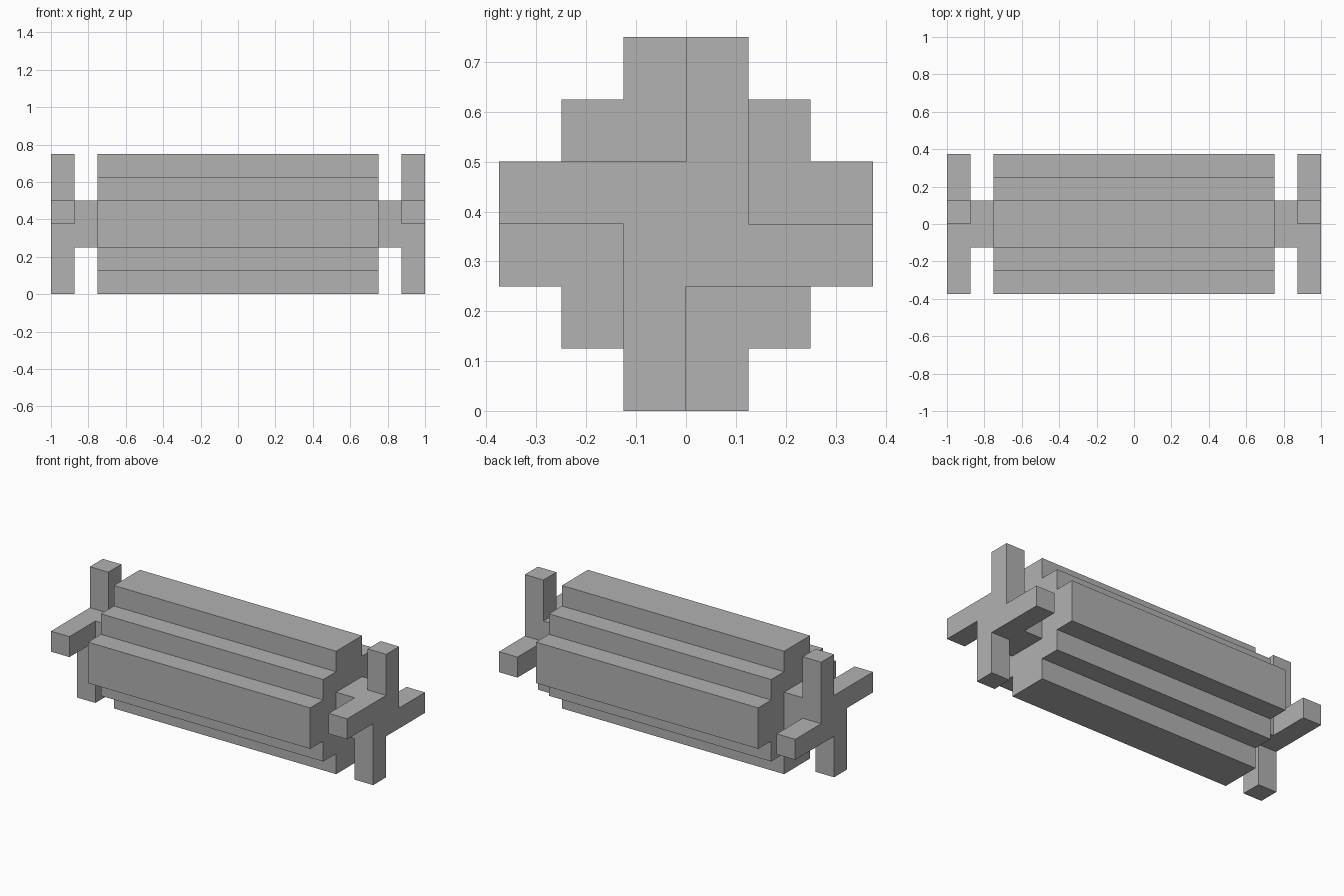
import bpy
import bmesh

cube = bpy.data.objects.get("Cube")
if cube:
    bpy.data.objects.remove(cube, do_unlink=True)

UNIT = 0.125       # every step of the design is one unit
CENTRE = 3 * UNIT  # height of the axis

grey = bpy.data.materials.new("plain grey")
grey.use_nodes = True
colour = (0.445, 0.445, 0.445, 1)
grey.diffuse_color = colour
grey.node_tree.nodes["Principled BSDF"].inputs["Base Color"].default_value = colour


def four_fold(quarter):
    """Repeat a quarter outline by right-angle turns about the axis."""
    outline, points = [], quarter
    for _ in range(4):
        outline += points
        points = [(-z, y) for y, z in points]
    return outline


def extrude_along_x(name, outline, x0, x1):
    bm = bmesh.new()
    verts = [bm.verts.new((x0, y * UNIT, CENTRE + z * UNIT)) for y, z in outline]
    face = bm.faces.new(verts)
    result = bmesh.ops.extrude_face_region(bm, geom=[face], use_keep_orig=True)
    moved = [v for v in result["geom"] if isinstance(v, bmesh.types.BMVert)]
    bmesh.ops.translate(bm, verts=moved, vec=(x1 - x0, 0, 0))
    bmesh.ops.recalc_face_normals(bm, faces=bm.faces[:])
    mesh = bpy.data.meshes.new(name)
    bm.to_mesh(mesh)
    bm.free()
    mesh.materials.append(grey)
    obj = bpy.data.objects.new(name, mesh)
    bpy.context.collection.objects.link(obj)
    return obj


stepped = four_fold([(3, -1), (3, 1), (2, 1), (2, 2), (1, 2)])
square = four_fold([(1, 1)])
pinwheel = four_fold([(3, -1), (3, 0), (1, 0)])

# Stepped drum
extrude_along_x("drum", stepped, -6 * UNIT, 6 * UNIT)

# Short axle and four-armed handle at each end
for side, sign in (("left", 1), ("right", -1)):
    extrude_along_x(side + "_axle", square, sign * 6 * UNIT, sign * 7 * UNIT)
    extrude_along_x(side + "_handle", pinwheel, sign * 7 * UNIT, sign * 8 * UNIT)
